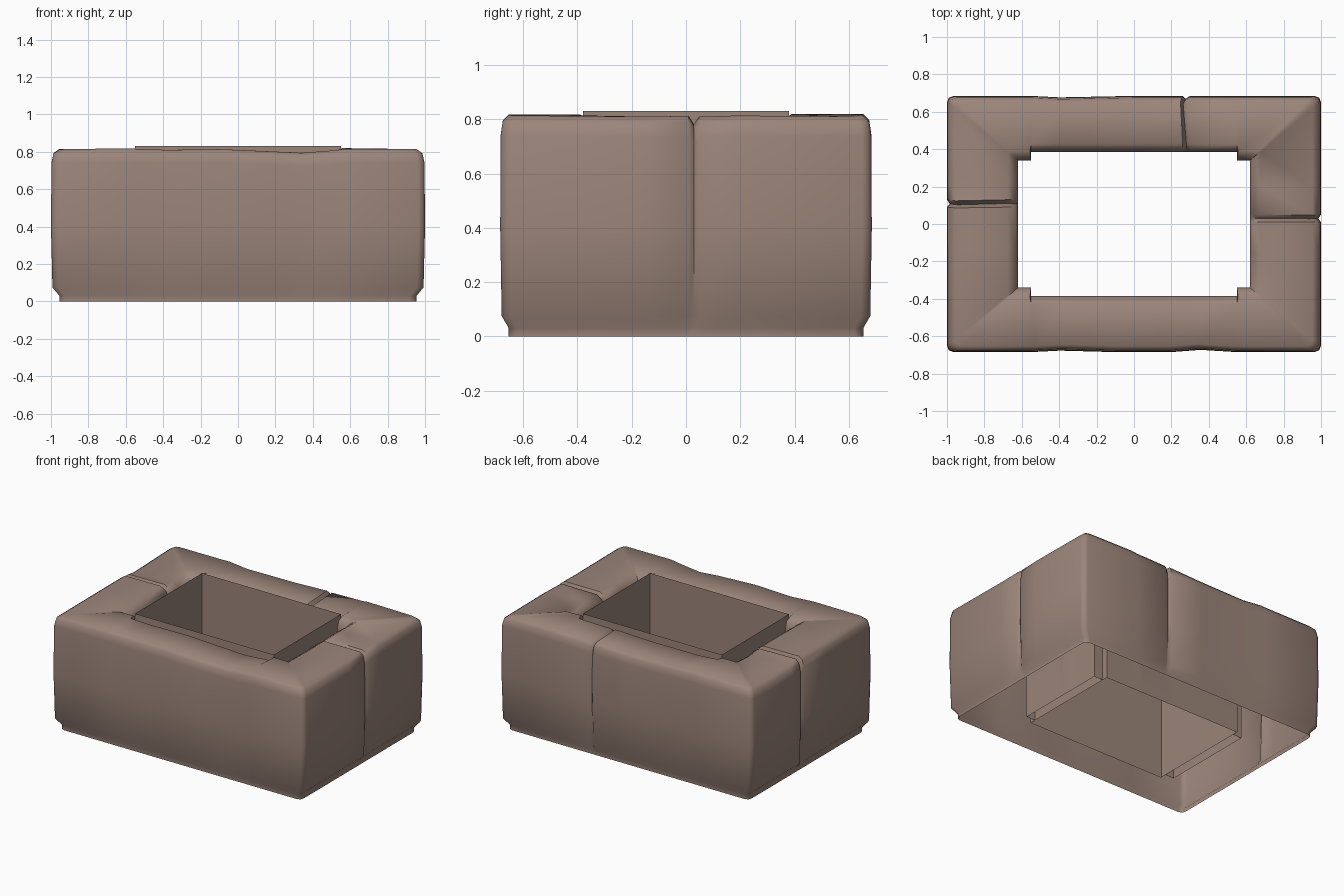
import bpy, bmesh, math, random

random.seed(4)
if "Cube" in bpy.data.objects:
    bpy.data.objects.remove(bpy.data.objects["Cube"], do_unlink=True)

stone = bpy.data.materials.new("warm_brown_stone")
stone.use_nodes = True
stone.diffuse_color = (0.33, 0.235, 0.195, 1)
stone.node_tree.nodes["Principled BSDF"].inputs["Base Color"].default_value = stone.diffuse_color

W, D = 1.0, 0.685            # outer half sizes
HX, HY = 0.62, 0.385         # opening half sizes
LX, LY, NOTCH = 0.55, 0.38, 0.34


def finish(bm, name, angle=None):
    mesh = bpy.data.meshes.new(name)
    bm.to_mesh(mesh)
    bm.free()
    mesh.materials.append(stone)
    ob = bpy.data.objects.new(name, mesh)
    bpy.context.collection.objects.link(ob)
    if angle:
        bpy.ops.object.select_all(action='DESELECT')
        bpy.context.view_layer.objects.active = ob
        ob.select_set(True)
        bpy.ops.object.shade_smooth_by_angle(angle=math.radians(angle))
    return ob


# Stations around the ring: outer point, inner point, height change, joint depth
def long_side(sy, points):
    return [(x, sy * D, x, sy * HY, dz, joint) for x, dz, joint in points]


def short_side(sx, points):
    return [(sx * W, y, sx * HX, y, dz, joint) for y, dz, joint in points]


def corner(sx, sy):
    """Rounded outer corner with a square notch in the opening."""
    c = [(sx * LX, sy * D, sx * LX, sy * HY, 0, 0),
         (sx * 0.6, sy * D, sx * LX, sy * NOTCH, 0.005, 0),
         (sx * 0.965, sy * D, sx * HX, sy * NOTCH, 0, 0),
         (sx * 0.99, sy * (D - 0.01), sx * HX, sy * NOTCH, 0, 0),
         (sx * W, sy * (D - 0.035), sx * HX, sy * NOTCH, 0, 0)]
    return c if sx * sy < 0 else c[::-1]


def joint(at, depth, step=0.0):
    """Narrow groove between two stones."""
    return [(at - 0.02, step, 0), (at, -depth, depth * 0.5), (at + 0.02, 0, 0)]


front = long_side(-1, [(-0.4, 0, 0.008), (-0.1, 0.005, 0), (0.2, -0.01, 0), (0.36, -0.015, 0.012)])
right = short_side(1, [(-0.15, 0, 0)] + joint(0.03, 0.03) + [(0.2, 0.005, 0)])
back = long_side(1, [(-0.4, -0.01, 0.008), (0, -0.01, 0)] + joint(0.28, 0.03))[::-1]
left = short_side(-1, [(-0.15, 0, 0)] + joint(0.11, 0.03) + [(0.22, -0.01, 0)])[::-1]
ring = (front + corner(1, -1) + right + corner(1, 1) + back
        + corner(-1, 1) + left + corner(-1, -1))

# Cross-section: (share of outer inset or inner inset, height)
outer_rows = [(0.045, 0), (0.045, 0.03), (0.008, 0.075), (0, 0.4), (0.003, 0.74), (0.014, 0.79), (0.045, 0.812)]
inner_rows = [(0.05, 0.812), (0.012, 0.785), (0, 0.74), (0, 0.0)]

bm = bmesh.new()
columns = []
for ox, oy, ix, iy, dz, depth in ring:
    lump = random.uniform(-0.004, 0.004)
    col = []
    for inset, z in outer_rows:
        side = depth if z > 0.05 else 0
        kx = 1 - (inset + side) / W
        ky = 1 - (inset * 0.7 + side) / D
        lift = dz + lump if z > 0.7 else 0
        col.append(bm.verts.new((ox * kx, oy * ky, z + lift)))
    for inset, z in inner_rows:
        lift = dz + lump if z > 0.7 else 0
        # lean the inner shoulder back towards the outer face
        t = inset / 0.35
        col.append(bm.verts.new((ix + (ox - ix) * t, iy + (oy - iy) * t, z + lift)))
    columns.append(col)
for a, b in zip(columns, columns[1:] + columns[:1]):
    for r in range(len(a) - 1):
        bm.faces.new((a[r], b[r], b[r + 1], a[r + 1]))
bmesh.ops.remove_doubles(bm, verts=bm.verts, dist=0.0005)
bmesh.ops.recalc_face_normals(bm, faces=bm.faces)
finish(bm, "stone_ring", 50)

# Thin walls lining the opening
bm = bmesh.new()
pts = [(LX, LY), (-LX, LY), (-LX, -LY), (LX, -LY)]
low = [bm.verts.new((x, y, 0)) for x, y in pts]
top = [bm.verts.new((x, y, 0.83)) for x, y in pts]
for i in range(4):
    j = (i + 1) % 4
    bm.faces.new((low[i], low[j], top[j], top[i]))
finish(bm, "opening_lining")
